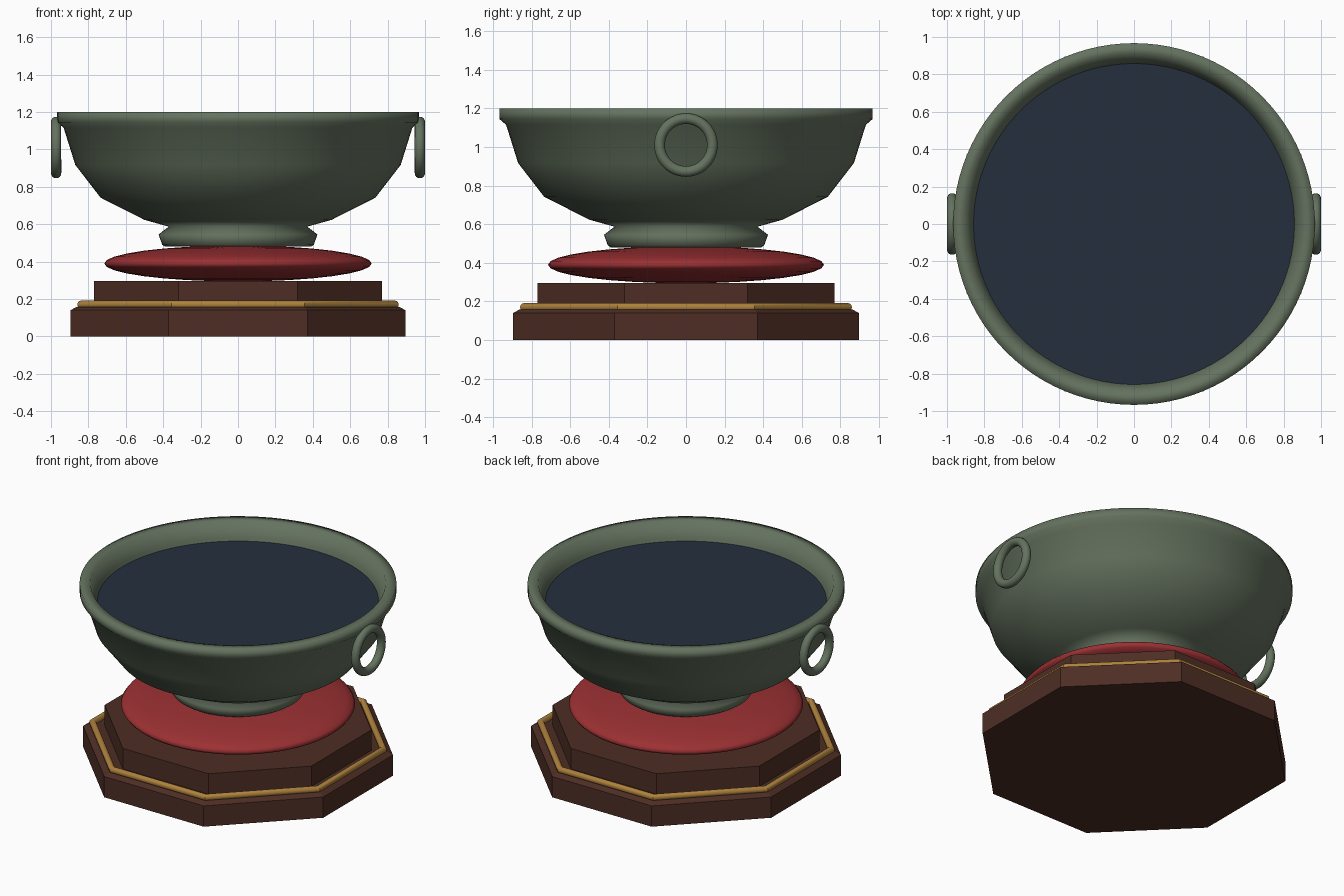
import bpy
import bmesh
from math import pi, cos, sin

cube = bpy.data.objects.get("Cube")
if cube:
    bpy.data.objects.remove(cube, do_unlink=True)


def material(name, rgb):
    m = bpy.data.materials.new(name)
    m.use_nodes = True
    m.diffuse_color = (*rgb, 1)
    m.node_tree.nodes["Principled BSDF"].inputs["Base Color"].default_value = (*rgb, 1)
    return m


celadon = material("green glaze", (0.13, 0.17, 0.115))
water_blue = material("dark water", (0.018, 0.028, 0.048))
wood = material("dark wood", (0.075, 0.027, 0.018))
red = material("red cloth", (0.33, 0.03, 0.033))
gold = material("gold", (0.42, 0.22, 0.045))


def lathe(name, profile, sides, mat, smooth=True, turn=0.0):
    """Revolve (radius, height) points about z; a zero radius makes a pole."""
    bm = bmesh.new()
    rings = []
    for r, z in profile:
        n = sides if r > 0 else 1
        angles = [turn + 2 * pi * i / sides for i in range(n)]
        rings.append([bm.verts.new((r * cos(a), r * sin(a), z)) for a in angles])
    for low, high in zip(rings, rings[1:]):
        for i in range(sides):
            j = (i + 1) % sides
            quad = [low[i % len(low)], low[j % len(low)],
                    high[j % len(high)], high[i % len(high)]]
            bm.faces.new(list(dict.fromkeys(quad)))
    # Close open ends with flat caps
    for ring in (rings[0], rings[-1]):
        if len(ring) > 1:
            bm.faces.new(ring)
    bmesh.ops.recalc_face_normals(bm, faces=bm.faces)
    for f in bm.faces:
        f.smooth = smooth and len(f.verts) <= 4
    mesh = bpy.data.meshes.new(name)
    bm.to_mesh(mesh)
    bm.free()
    mesh.materials.append(mat)
    ob = bpy.data.objects.new(name, mesh)
    bpy.context.collection.objects.link(ob)
    return ob


# Eight-sided wooden stand, sized by the distance to its flat sides
FLAT = cos(pi / 8)


def octagon(name, profile):
    return lathe(name, [(a / FLAT, z) for a, z in profile], 8, wood, False, pi / 8)


octagon("base_plinth", [(0.895, 0), (0.895, 0.14), (0.865, 0.157)])
octagon("upper_plinth", [(0.77, 0.15), (0.77, 0.295)])

# Gold trim running around the step
bpy.ops.mesh.primitive_torus_add(major_segments=8, minor_segments=16,
                                 major_radius=0.84 / FLAT, minor_radius=0.021,
                                 location=(0, 0, 0.17), rotation=(0, 0, pi / 8))
trim = bpy.context.object
trim.name = "gold_trim"
trim.data.materials.append(gold)
bpy.ops.object.shade_smooth_by_angle(angle=pi / 6)

# Flattened round cushion
steps = 16
cushion = [(0.715 * sin(pi * i / steps) if 0 < i < steps else 0,
            0.39 - 0.096 * cos(pi * i / steps)) for i in range(steps + 1)]
lathe("cushion", cushion, 64, red)

# Bowl with foot, flared body, thick rim and hollow inside
lathe("bowl", [(0, 0.48), (0.39, 0.48), (0.405, 0.49), (0.425, 0.545), (0.37, 0.587),
               (0.5, 0.623), (0.735, 0.742), (0.87, 0.917), (0.932, 1.115),
               (0.967, 1.145), (0.967, 1.2), (0.9, 1.2), (0.865, 1.1),
               (0.81, 0.93), (0.68, 0.78), (0.46, 0.67), (0, 0.65)], 96, celadon)

# Water surface
lathe("water", [(0.85, 1.07), (0.858, 1.083)], 96, water_blue)

# Ring handle on each side
for side, x in (("left", 0.9725), ("right", -0.9725)):
    bpy.ops.mesh.primitive_torus_add(major_segments=48, minor_segments=16,
                                     major_radius=0.137, minor_radius=0.0275,
                                     location=(x, 0, 1.01), rotation=(0, pi / 2, 0))
    ring = bpy.context.object
    ring.name = side + "_ring_handle"
    ring.data.materials.append(celadon)
    bpy.ops.object.shade_smooth()
